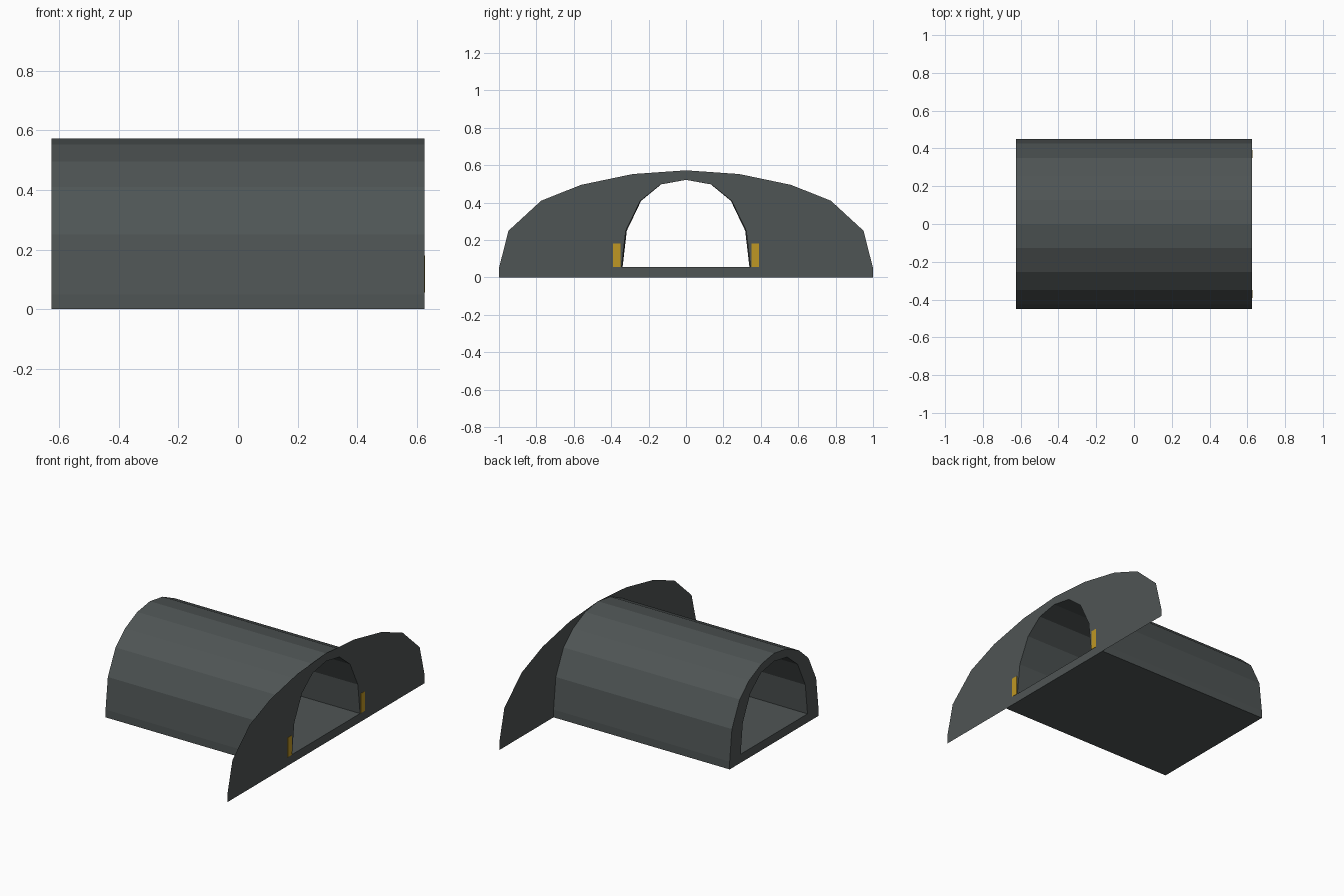
import bpy, bmesh

if "Cube" in bpy.data.objects:
    bpy.data.objects.remove(bpy.data.objects["Cube"])

FRONT, BACK = 0.625, -0.625      # tunnel ends along x

def material(name, rgb):
    m = bpy.data.materials.new(name)
    m.diffuse_color = (*rgb, 1)
    m.use_nodes = True
    m.node_tree.nodes["Principled BSDF"].inputs["Base Color"].default_value = m.diffuse_color
    return m

stone = material("dark_grey", (0.078, 0.09, 0.09))
amber = material("amber_yellow", (0.52, 0.31, 0.018))

# Half profiles (y, z), from bottom centre round to the crown
OUTER = [(0, 0), (1, 0), (1, 0.05), (0.949, 0.25), (0.775, 0.41),
         (0.562, 0.495), (0.285, 0.553), (0, 0.573)]
INNER = [(0, 0.055), (0.345, 0.055), (0.322, 0.25), (0.244, 0.41),
         (0.135, 0.498), (0, 0.522)]

def ring(bm, half, x, sy=1.0):
    """Closed loop of vertices: right half, then mirrored left half."""
    left = [(-y, z) for y, z in half[-2:0:-1]]
    return [bm.verts.new((x, y * sy, z)) for y, z in half + left]

def loft(bm, a, b):
    n = len(a)
    for i in range(n):
        j = (i + 1) % n
        bm.faces.new((a[i], a[j], b[j], b[i]))

def rim(bm, out, inn):
    """Flat arch wall between two loops, as two mirrored halves."""
    o, i = len(out) // 2, len(inn) // 2
    bm.faces.new(out[:o + 1] + inn[:i + 1][::-1])
    bm.faces.new(out[o:] + out[:1] + inn[:1] + inn[i:][::-1])

def finish(bm, name, mat):
    me = bpy.data.meshes.new(name)
    bm.to_mesh(me)
    bm.free()
    me.materials.append(mat)
    ob = bpy.data.objects.new(name, me)
    bpy.context.collection.objects.link(ob)
    return ob

# Tunnel: outer shell, back rim and inner lining with floor
bm = bmesh.new()
out_front, out_back = ring(bm, OUTER, FRONT, 0.45), ring(bm, OUTER, BACK, 0.45)
in_front, in_back = ring(bm, INNER, FRONT), ring(bm, INNER, BACK, 0.983)
loft(bm, out_front, out_back)
loft(bm, in_front, in_back)
rim(bm, out_back, in_back)
bmesh.ops.recalc_face_normals(bm, faces=bm.faces)
finish(bm, "tunnel", stone)

# Portal wall: thin sheet with the arched opening
bm = bmesh.new()
rim(bm, ring(bm, OUTER, FRONT), ring(bm, INNER, FRONT))
for f in bm.faces:
    f.normal_update()
    if f.normal.x < 0:
        f.normal_flip()
finish(bm, "portal_wall", stone)

# Warning markers: thin plates either side of the opening
for side, label in ((-1, "left"), (1, "right")):
    bm = bmesh.new()
    bmesh.ops.create_cube(bm, size=1)
    for v in bm.verts:
        v.co.x = FRONT + (0.002 if v.co.x > 0 else -0.001)
        v.co.y = side * 0.370 + v.co.y * 0.042
        v.co.z = 0.118 + v.co.z * 0.125
    finish(bm, label + "_marker", amber)
